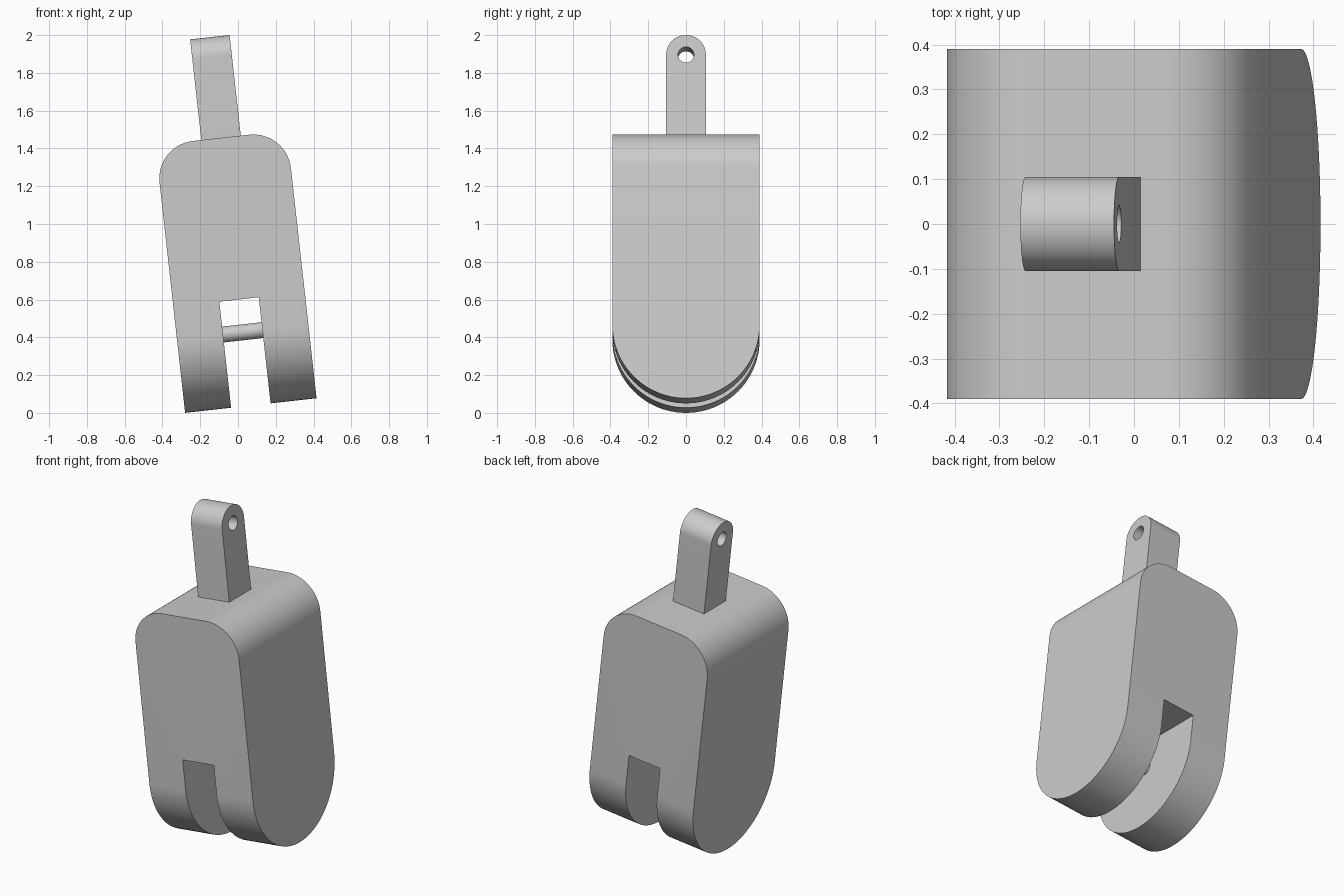
import bpy, bmesh, math
from mathutils import Matrix

old = bpy.data.objects.get("Cube")
if old:
    bpy.data.objects.remove(old, do_unlink=True)

WIDTH, DEPTH_R, HEIGHT = 0.70, 0.39, 1.426   # block size, with a round base
GAP, PIN_R = 0.21, 0.042                     # fork gap, pin and eye radius
SLOT_TOP, EYE_Z = 0.565, 1.857
TILT = Matrix.Translation((0.068, 0, 0.0388)) @ Matrix.Rotation(math.radians(-6.35), 4, 'Y')

grey = bpy.data.materials.new("light_grey")
grey.use_nodes = True
colour = (0.6, 0.6, 0.6, 1)
grey.diffuse_color = colour
grey.node_tree.nodes["Principled BSDF"].inputs["Base Color"].default_value = colour


def add_part(name, bm):
    """Turn a bmesh into a tilted object."""
    bmesh.ops.recalc_face_normals(bm, faces=bm.faces)
    mesh = bpy.data.meshes.new(name)
    bm.to_mesh(mesh)
    bm.free()
    mesh.materials.append(grey)
    obj = bpy.data.objects.new(name, mesh)
    bpy.context.collection.objects.link(obj)
    obj.matrix_world = TILT
    return obj


def prism(profile, width):
    """Extrude a (y, z) profile along x, centred."""
    bm = bmesh.new()
    face = bm.faces.new([bm.verts.new((-width / 2, y, z)) for y, z in profile])
    result = bmesh.ops.extrude_face_region(bm, geom=[face])
    verts = [v for v in result["geom"] if isinstance(v, bmesh.types.BMVert)]
    bmesh.ops.translate(bm, verts=verts, vec=(width, 0, 0))
    return bm


def arc(radius, z, start, end, steps=48):
    angles = [start + (end - start) * i / steps for i in range(steps + 1)]
    return [(radius * math.cos(a), z + radius * math.sin(a)) for a in angles]


def rod(z, width):
    return prism(arc(PIN_R, z, 0, math.tau, 40)[:-1], width)


def activate(obj):
    bpy.ops.object.select_all(action='DESELECT')
    obj.select_set(True)
    bpy.context.view_layer.objects.active = obj


def cut(obj, cutter):
    mod = obj.modifiers.new("cut", 'BOOLEAN')
    mod.operation, mod.solver, mod.object = 'DIFFERENCE', 'EXACT', cutter
    activate(obj)
    bpy.ops.object.modifier_apply(modifier=mod.name)
    bpy.data.objects.remove(cutter, do_unlink=True)


# Main block: round base, two rounded upper edges, open slot below
bm = prism(arc(DEPTH_R, DEPTH_R, math.pi, math.tau)
           + [(DEPTH_R, HEIGHT), (-DEPTH_R, HEIGHT)], WIDTH)
top_edges = [e for e in bm.edges
             if all(v.co.z > HEIGHT - 0.001 for v in e.verts)
             and abs(e.verts[0].co.x - e.verts[1].co.x) < 0.001]
bmesh.ops.bevel(bm, geom=top_edges, offset=0.2, segments=20, profile=0.5, affect='EDGES')
block = add_part("main_block", bm)
slot = prism([(-1, -1), (1, -1), (1, SLOT_TOP), (-1, SLOT_TOP)], GAP)
cut(block, add_part("slot_cutter", slot))

# Upper lug: round top with an eye through it
lug_r = GAP / 2
lug = add_part("upper_lug", prism(arc(lug_r, EYE_Z, 0, math.pi)
               + [(-lug_r, HEIGHT - 0.01), (lug_r, HEIGHT - 0.01)], GAP))
cut(lug, add_part("eye_cutter", rod(EYE_Z, 1)))

# Cross pin between the fork arms
pin = add_part("cross_pin", rod(DEPTH_R, GAP + 0.01))

for part in (block, lug, pin):
    activate(part)
    bpy.ops.object.shade_smooth_by_angle(angle=math.radians(30))
